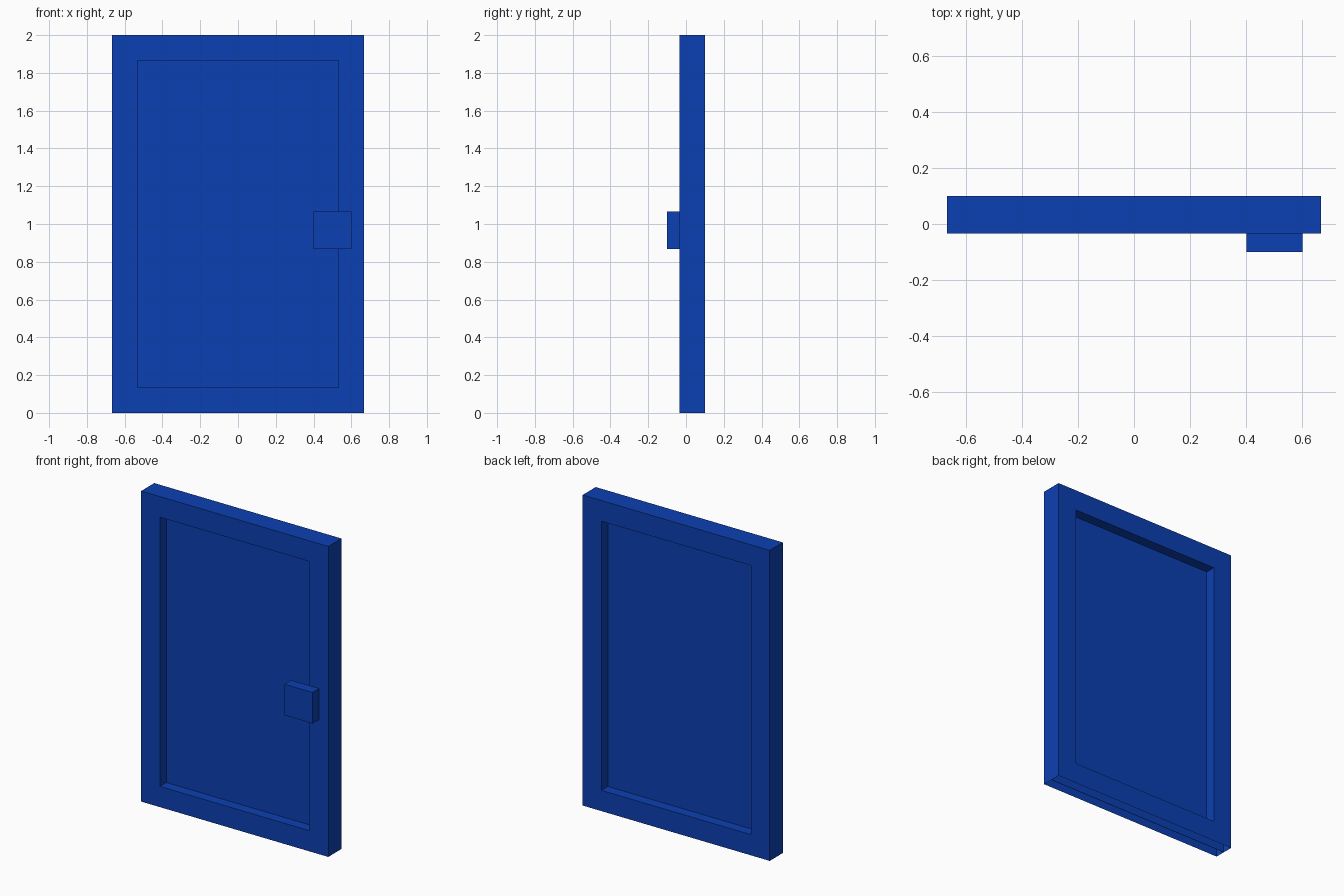
import bpy
import bmesh
from mathutils import Matrix, Vector

default = bpy.data.objects.get("Cube")
if default:
    bpy.data.objects.remove(default, do_unlink=True)

WIDTH, HEIGHT, DEPTH = 4 / 3, 2.0, 2 / 15
RAIL = 2 / 15          # width of the frame border
MID_Y = 1 / 30         # centre plane of the door leaf

blue = bpy.data.materials.new("blue")
blue.use_nodes = True
blue.diffuse_color = (0.0037, 0.051, 0.445, 1)
blue.node_tree.nodes["Principled BSDF"].inputs["Base Color"].default_value = blue.diffuse_color


def box(size, centre):
    bm = bmesh.new()
    bmesh.ops.create_cube(bm, size=1, matrix=Matrix.Translation(centre) @ Matrix.Diagonal((*size, 1)))
    bm.normal_update()
    return bm


def finish(bm, name):
    mesh = bpy.data.meshes.new(name)
    bm.to_mesh(mesh)
    bm.free()
    mesh.materials.append(blue)
    obj = bpy.data.objects.new(name, mesh)
    bpy.context.collection.objects.link(obj)


# Frame: hollow shell open underneath, with an opening sunk from both sides
bm = box((WIDTH, DEPTH, HEIGHT), Vector((0, MID_Y, HEIGHT / 2)))
bmesh.ops.delete(bm, geom=[f for f in bm.faces if f.normal.z < -0.5], context='FACES')
sides = [f for f in bm.faces if abs(f.normal.y) > 0.5]
bmesh.ops.inset_individual(bm, faces=sides, thickness=RAIL, use_even_offset=True)
bmesh.ops.inset_individual(bm, faces=sides, thickness=0, depth=-DEPTH / 2)
bmesh.ops.delete(bm, geom=sides, context='FACES')
finish(bm, "door_frame")

# Panel: thin sheet running through the middle of the frame
finish(box((WIDTH - 0.01, 0.002, HEIGHT - 0.005), Vector((0, MID_Y, HEIGHT / 2 - 0.0025))), "door_panel")

# Handle: square block on the front
finish(box((0.2, 1 / 15, 0.2), Vector((0.5, -1 / 15, 0.967))), "door_handle")
